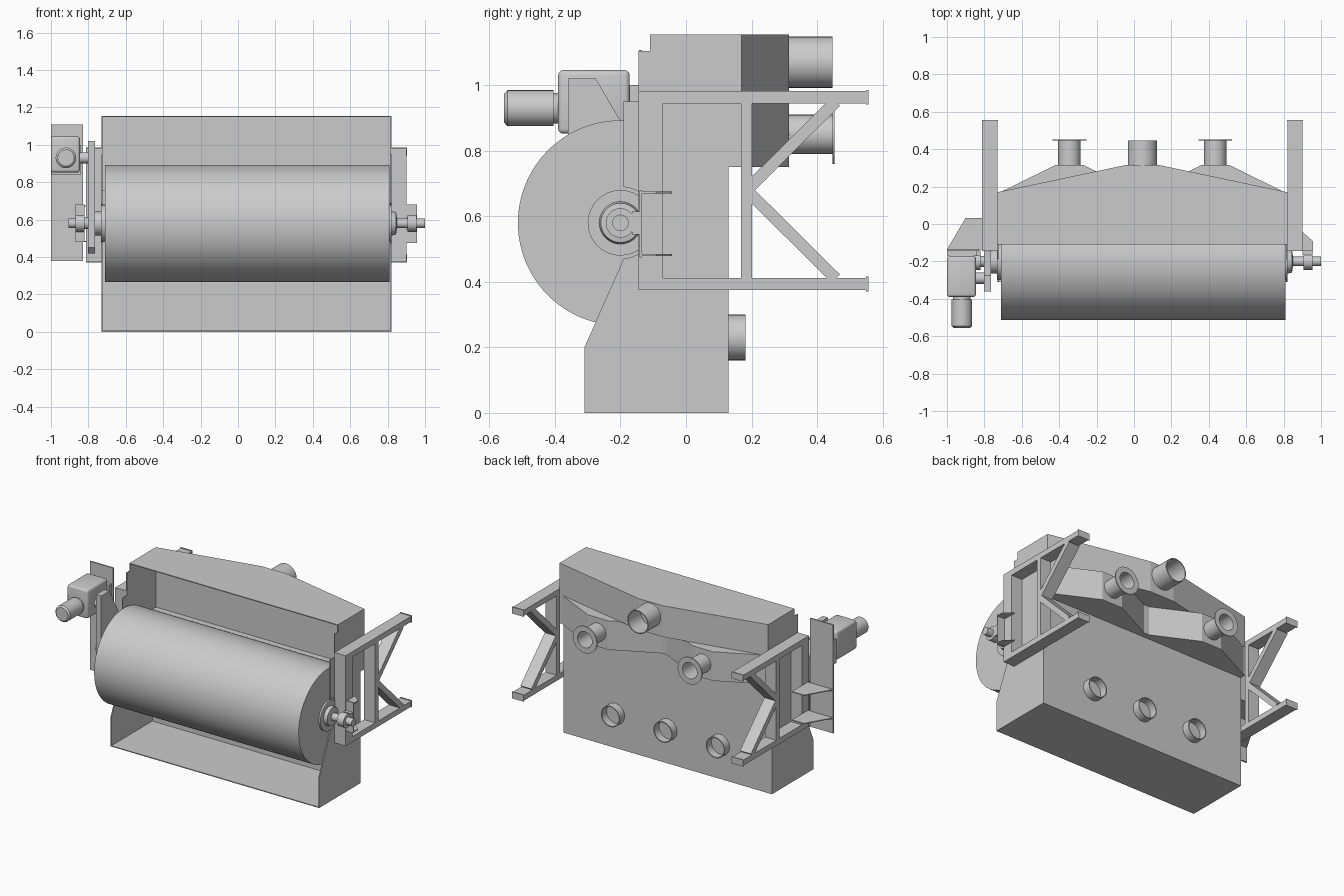
import bpy, bmesh
from math import pi, cos, sin, radians
from mathutils import Vector, Matrix

if "Cube" in bpy.data.objects:
    bpy.data.objects.remove(bpy.data.objects["Cube"])

CX = 0.045                 # middle of the housing
DY, DZ = -0.20, 0.58       # drum axis
XL, XR = -0.73, 0.82       # housing sides
T = 0.006                  # sheet thickness


def finish(bm, name, smooth=False):
    bmesh.ops.recalc_face_normals(bm, faces=bm.faces)
    me = bpy.data.meshes.new(name)
    bm.to_mesh(me)
    bm.free()
    ob = bpy.data.objects.new(name, me)
    bpy.context.collection.objects.link(ob)
    if smooth:
        bpy.ops.object.select_all(action='DESELECT')
        bpy.context.view_layer.objects.active = ob
        ob.select_set(True)
        bpy.ops.object.shade_smooth_by_angle(angle=radians(35))
    return ob


def box(name, x, y, z, bevel=0):
    bm = bmesh.new()
    bmesh.ops.create_cube(bm, size=1)
    for v in bm.verts:
        v.co = [(a[0] + a[1]) / 2 + c * (a[1] - a[0]) for a, c in zip((x, y, z), v.co)]
    if bevel:
        bmesh.ops.bevel(bm, geom=bm.edges[:], offset=bevel, segments=3, profile=0.5, affect='EDGES')
    return finish(bm, name, bevel > 0)


def prism(name, pts, lo, hi, axis):
    """Extrude a profile: axis 'x' takes (y, z) points, axis 'z' takes (x, y) points."""
    bm = bmesh.new()
    vs = [bm.verts.new((lo, *p) if axis == 'x' else (*p, lo)) for p in pts]
    face = bm.faces.new(vs)
    new = bmesh.ops.extrude_face_region(bm, geom=[face])['geom']
    d = Vector((hi - lo, 0, 0)) if axis == 'x' else Vector((0, 0, hi - lo))
    bmesh.ops.translate(bm, vec=d, verts=[g for g in new if isinstance(g, bmesh.types.BMVert)])
    return finish(bm, name)


def lathe(name, prof, axis, origin, n=32, closed=False):
    """Spin (radius, distance) points round the x or y axis through origin."""
    bm = bmesh.new()
    rings = []
    for r, d in prof:
        ring = []
        for i in range(n):
            a, b = r * cos(2 * pi * i / n), r * sin(2 * pi * i / n)
            off = Vector((d, a, b)) if axis == 'x' else Vector((a, d, b))
            ring.append(bm.verts.new(Vector(origin) + off))
        rings.append(ring)
    pairs = list(zip(rings, rings[1:]))
    if closed:
        pairs.append((rings[-1], rings[0]))
    else:
        bm.faces.new(rings[0])
        bm.faces.new(rings[-1])
    for p, q in pairs:
        for i in range(n):
            j = (i + 1) % n
            bm.faces.new((p[i], p[j], q[j], q[i]))
    return finish(bm, name, True)


# Housing side panels with a round notch for the shaft
notch = [(DY + 0.11 * cos(t), DZ + 0.11 * sin(t)) for t in
         [radians(-85 + 170 * i / 14) for i in range(15)]]
side = [(-0.31, 0), (-0.31, 0.20)] + notch + [
    (-0.19, 0.95), (-0.145, 0.95), (-0.145, 1.105), (-0.11, 1.105), (-0.11, 1.155),
    (0.17, 1.155), (0.17, 0.75), (0.13, 0.75), (0.13, 0)]
prism("housing_side_left", side, XL, XL + T, 'x')
prism("housing_side_right", side, XR - T, XR, 'x')

# Housing sheets, open towards the drum
inner = (XL + T, XR - T)
box("housing_floor", inner, (-0.31, 0.13), (0, T))
box("housing_back_lower", inner, (0.13 - T, 0.13), (T, 0.75))
box("housing_ledge", inner, (0.13 - T, 0.17), (0.75, 0.75 + T))
box("housing_back_upper", inner, (0.17 - T, 0.17), (0.75 + T, 1.155 - T))
box("housing_top", inner, (-0.11, 0.17), (1.155 - T, 1.155))

# Extraction hoods on the back: one wide above, two below
prism("upper_hood", [(XL, 0.17), (CX - 0.09, 0.315), (CX + 0.09, 0.315), (XR, 0.17)], 0.945, 1.155, 'z')
for side_name, s in (("left", -1), ("right", 1)):
    c = CX + s * 0.39
    prism("lower_hood_" + side_name,
          [(c - 0.37, 0.17), (c - 0.075, 0.315), (c + 0.075, 0.315), (c + 0.37, 0.17)], 0.75, 0.945, 'z')
    # flanged outlet
    lathe("lower_outlet_" + side_name,
          [(0.06, 0.31), (0.06, 0.447), (0.09, 0.447), (0.09, 0.453), (0.054, 0.453), (0.054, 0.31)],
          'y', (c, 0, 0.85), closed=True)
lathe("upper_outlet", [(0.078, 0.31), (0.078, 0.447), (0.072, 0.447), (0.072, 0.31)],
      'y', (CX, 0, 1.07), closed=True)
for i in (-1, 0, 1):
    lathe("base_outlet_%d" % (i + 2), [(0.07, 0.125), (0.07, 0.182), (0.064, 0.182), (0.064, 0.125)],
          'y', (CX + i * 0.39, 0, 0.23), closed=True)

# Drum and stepped shaft
lathe("drum", [(0.313, -0.71), (0.313, 0.81)], 'x', (0, DY, DZ), 96)
lathe("shaft_right", [(0.10, 0.81), (0.10, 0.822), (0.065, 0.822), (0.06, 0.845), (0.025, 0.85),
                      (0.025, 0.905), (0.045, 0.905), (0.045, 0.955), (0.025, 0.955), (0.025, 1.0)],
      'x', (0, DY, DZ))
lathe("shaft_left", [(0.025, -0.905), (0.025, -0.87), (0.045, -0.87), (0.045, -0.82), (0.03, -0.82),
                     (0.03, -0.77), (0.065, -0.765), (0.065, -0.732), (0.10, -0.732), (0.10, -0.71)],
      'x', (0, DY, DZ))


# Support frames on both sides
def brace(name, a, b, w, x):
    a, b = Vector(a), Vector(b)
    n = (b - a).normalized().orthogonal() * w / 2
    prism(name, [a + n, b + n, b - n, a - n], x[0], x[1], 'x')


for side_name, s in (("left", -1), ("right", 1)):
    x = sorted((CX + s * 0.775, CX + s * 0.857))
    for part, z in (("top", (0.945, 0.982)), ("bottom", (0.375, 0.412))):
        box("frame_%s_beam_%s" % (part, side_name), x, (-0.145, 0.55), z)
        box("frame_%s_cap_%s" % (part, side_name), (x[0] - 0.002, x[1] + 0.002),
            (0.55, 0.557), (z[0] - 0.004, z[1] + 0.004))
    box("frame_front_post_" + side_name, x, (-0.145, -0.07), (0.412, 0.945))
    box("frame_rear_post_" + side_name, x, (0.168, 0.202), (0.412, 0.945))
    for part, z in (("upper", 0.95), ("lower", 0.41)):
        brace("frame_%s_brace_%s" % (part, side_name), (0.185, 0.68), (0.457, z), 0.036, x)

# Bearing bracket on the right
box("bearing_plate", (0.90, 0.957), (-0.142, -0.134), (0.475, 0.68))
box("bearing_block", (0.90, 0.955), (-0.165, -0.142), (0.545, 0.615))
for i, z in enumerate((0.482, 0.672)):
    prism("bearing_gusset_%d" % (i + 1), [(0.90, -0.136), (0.957, -0.136), (0.957, -0.092), (0.90, -0.042)],
          z - 0.003, z + 0.003, 'z')
    prism("drive_gusset_%d" % (i + 1), [(-1.0, -0.136), (-0.81, -0.136), (-0.81, 0.033), (-0.90, 0.033)],
          z - 0.003, z + 0.003, 'z')

# Drive plate, gearbox and motor on the left
box("drive_plate", (-1.0, -0.828), (-0.144, -0.134), (0.38, 1.108))
box("left_bearing_block", (-0.87, -0.82), (-0.17, -0.142), (0.48, 0.68))
box("gearbox", (-1.0, -0.845), (-0.39, -0.172), (0.852, 1.046), 0.015)
box("gearbox_flange", (-0.998, -0.84), (-0.172, -0.144), (0.84, 1.0))
lathe("motor", [(0.044, -0.555), (0.055, -0.545), (0.055, -0.405), (0.047, -0.405), (0.047, -0.39)],
      'y', (-0.92, 0, 0.93))
lathe("gearbox_shaft", [(0.03, -0.85), (0.03, -0.80)], 'x', (0, -0.29, 0.93))

# Belt guard between gearbox and drum shaft
prism("belt_guard", [(-0.36, 0.45), (-0.36, 1.02), (-0.275, 1.02), (-0.147, 0.80), (-0.147, 0.42), (-0.33, 0.42)],
      -0.803, -0.765, 'x')
